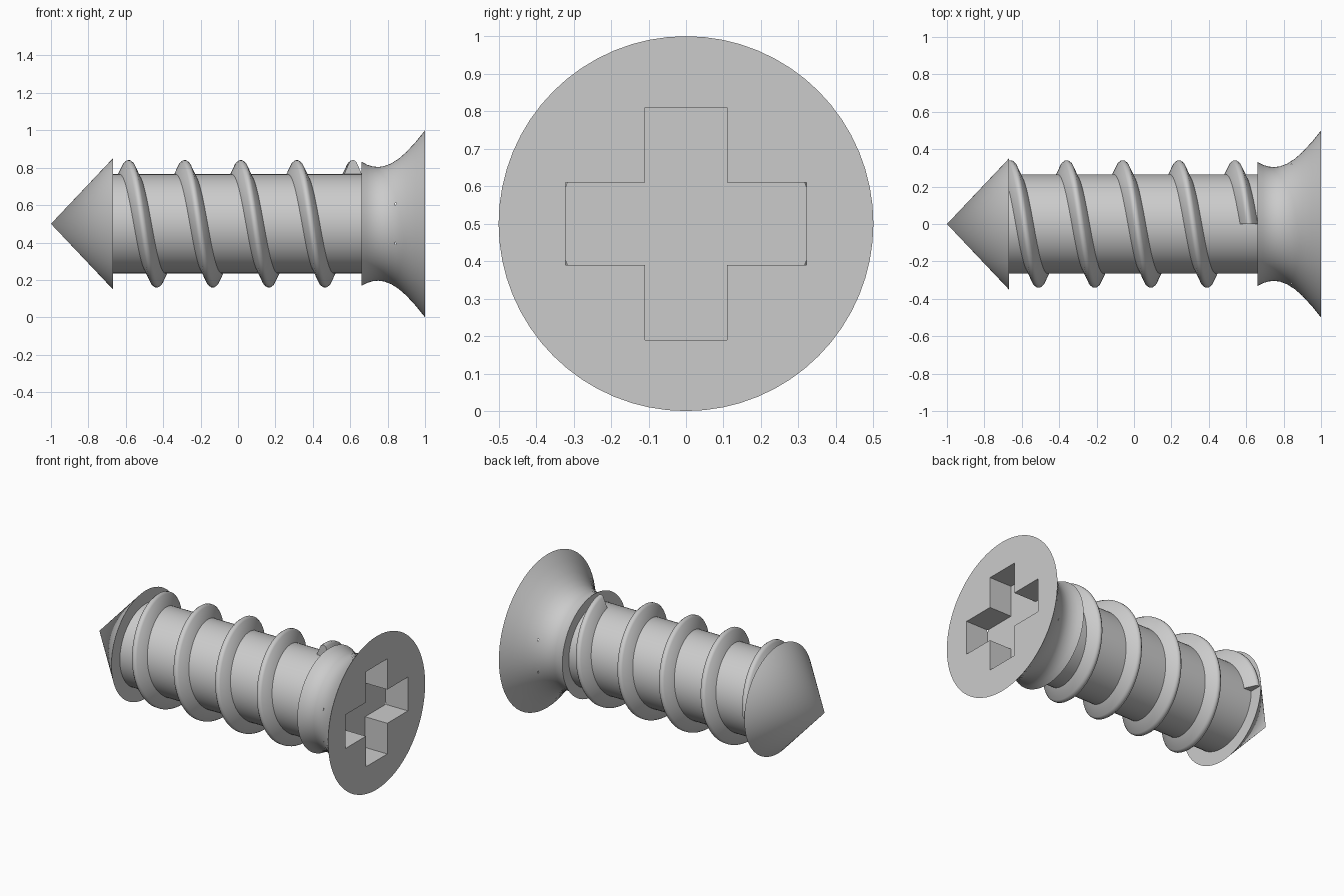
import bpy, bmesh
from math import sin, cos, pi, tau, radians

cube = bpy.data.objects.get("Cube")
if cube:
    bpy.data.objects.remove(cube, do_unlink=True)

AXIS_Z = 0.5
SEGMENTS = 64

steel = bpy.data.materials.new("steel_gray")
steel.use_nodes = True
steel.diffuse_color = (0.6, 0.6, 0.6, 1)
steel.node_tree.nodes["Principled BSDF"].inputs["Base Color"].default_value = (0.6, 0.6, 0.6, 1)


def point(x, r, a):
    """Position at distance r from the screw axis; angle 0 is up, a quarter turn is front."""
    return (x, -r * sin(a), AXIS_Z + r * cos(a))


def finish(name, bm):
    bmesh.ops.recalc_face_normals(bm, faces=bm.faces)
    mesh = bpy.data.meshes.new(name)
    bm.to_mesh(mesh)
    bm.free()
    mesh.materials.append(steel)
    obj = bpy.data.objects.new(name, mesh)
    bpy.context.collection.objects.link(obj)
    return obj


def smooth(obj, degrees=35):
    bpy.ops.object.select_all(action='DESELECT')
    obj.select_set(True)
    bpy.context.view_layer.objects.active = obj
    bpy.ops.object.shade_smooth_by_angle(angle=radians(degrees))


def bridge(bm, a, b, closed=True):
    n = len(a)
    for i in range(n if closed else n - 1):
        j = (i + 1) % n
        bm.faces.new((a[i], a[j], b[j], b[i]))


def lathe(name, profile):
    """Turn (x, radius) points around the screw axis and cap the ends."""
    bm = bmesh.new()
    rings = [[bm.verts.new(point(x, r, tau * i / SEGMENTS)) for i in range(SEGMENTS)]
             for x, r in profile]
    for a, b in zip(rings, rings[1:]):
        bridge(bm, a, b)
    bm.faces.new(rings[0])
    bm.faces.new(rings[-1])
    return finish(name, bm)


# Shaft
smooth(lathe("shaft", [(-0.67, 0.265), (0.67, 0.265)]))

# Pointed tip
bm = bmesh.new()
apex = bm.verts.new(point(-1, 0, 0))
rim = [bm.verts.new(point(-0.667, 0.352, tau * i / SEGMENTS)) for i in range(SEGMENTS)]
for i in range(SEGMENTS):
    bm.faces.new((apex, rim[i], rim[(i + 1) % SEGMENTS]))
bm.faces.new(rim)
smooth(finish("tip", bm))

# Helical thread
PITCH = 0.3
section = [(-0.052, 0.255), (-0.018, 0.331), (-0.006, 0.34),
           (0.006, 0.34), (0.018, 0.331), (0.052, 0.255)]
start, end = -pi / 2, 4 * tau
steps = 272
bm = bmesh.new()
rings = []
for k in range(steps + 1):
    a = start + (end - start) * k / steps
    x = -0.585 + PITCH * a / tau
    rings.append([bm.verts.new(point(x + dx, r, a)) for dx, r in section])
for a, b in zip(rings, rings[1:]):
    bridge(bm, a, b)
bm.faces.new(rings[0])
bm.faces.new(rings[-1])
smooth(finish("thread", bm), 42)

# Flared head
head = lathe("head", [(0.66, 0.332), (0.69, 0.316), (0.72, 0.307), (0.75, 0.304),
                      (0.78, 0.308), (0.82, 0.323), (0.86, 0.349), (0.90, 0.384),
                      (0.95, 0.438), (1.0, 0.5)])

# Cross-shaped driver recess
W, LY, LZ = 0.11, 0.322, 0.31
quarter = [(LY, W), (W, W), (W, LZ)]
outline = quarter + [(-y, z) for y, z in reversed(quarter)]
outline += [(-y, -z) for y, z in outline]
bm = bmesh.new()
inner, outer = [[bm.verts.new((x, y, AXIS_Z + z)) for y, z in outline] for x in (0.84, 1.1)]
bridge(bm, inner, outer)
bm.faces.new(inner)
bm.faces.new(outer)
cutter = finish("recess_cutter", bm)
cutter.hide_render = True

cut = head.modifiers.new("recess", 'BOOLEAN')
cut.operation = 'DIFFERENCE'
cut.solver = 'EXACT'
cut.object = cutter
bpy.ops.object.select_all(action='DESELECT')
head.select_set(True)
bpy.context.view_layer.objects.active = head
bpy.ops.object.modifier_apply(modifier=cut.name)
bpy.data.objects.remove(cutter, do_unlink=True)
smooth(head)
